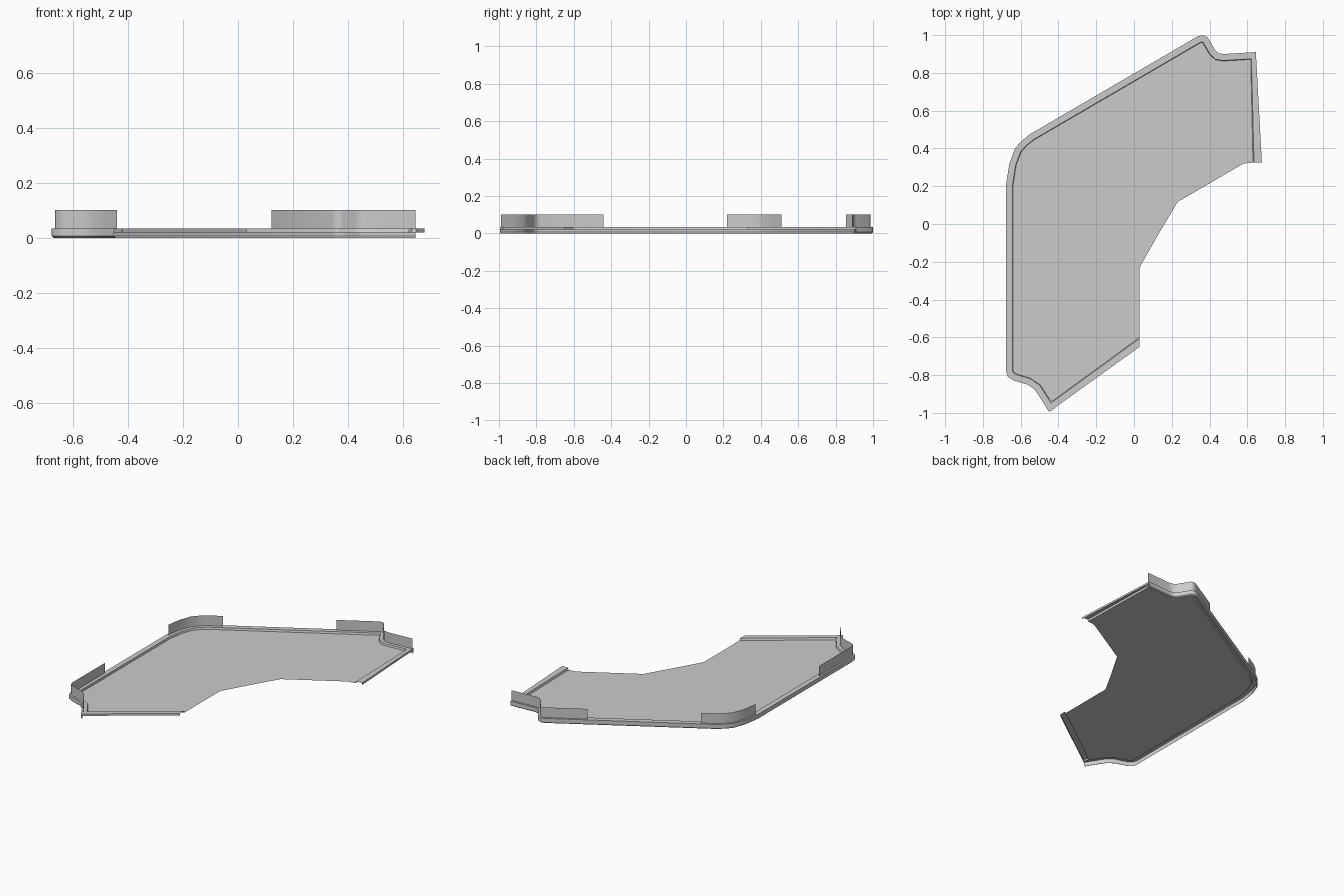
import bpy
from mathutils import Vector

if "Cube" in bpy.data.objects:
    bpy.data.objects.remove(bpy.data.objects["Cube"])

FLOOR, TOP, WALL = 0.02, 0.033, 0.10


def make(name, verts, faces):
    mesh = bpy.data.meshes.new(name)
    mesh.from_pydata(verts, [], faces)
    obj = bpy.data.objects.new(name, mesh)
    bpy.context.collection.objects.link(obj)
    bpy.ops.object.select_all(action='DESELECT')
    obj.select_set(True)
    bpy.context.view_layer.objects.active = obj
    bpy.ops.object.shade_smooth_by_angle(angle=0.7)
    return obj


def offset(path, d):
    """Mitred parallel copy of an open path, moved to its right."""
    dirs = [(b - a).normalized() for a, b in zip(path, path[1:])]
    norms = [Vector((v.y, -v.x)) for v in dirs]
    out = []
    for i, p in enumerate(path):
        a, b = norms[max(i - 1, 0)], norms[min(i, len(norms) - 1)]
        out.append(p + (a + b) * d / (1 + a.dot(b)))
    return out


def loft(name, rows):
    """Skin between rows of (path, height)."""
    n = len(rows[0][0])
    verts = [(p.x, p.y, z) for path, z in rows for p in path]
    faces = [(r * n + i, r * n + i + 1, (r + 1) * n + i + 1, (r + 1) * n + i)
             for r in range(len(rows) - 1) for i in range(n - 1)]
    return make(name, verts, faces)


def pts(*xy):
    return [Vector(p) for p in xy]


# Outer outline, from the front tip round to the back right corner
outline = pts((-0.45, -0.995), (-0.49, -0.93), (-0.525, -0.877), (-0.565, -0.85),
              (-0.64, -0.827), (-0.668, -0.808), (-0.677, -0.78), (-0.677, 0.21),
              (-0.66, 0.32), (-0.63, 0.40), (-0.595, 0.44), (-0.55, 0.476),
              (0.34, 0.995), (0.365, 1.0), (0.39, 0.988), (0.43, 0.92),
              (0.448, 0.904), (0.475, 0.90), (0.645, 0.91))

# Rim with a skirt hanging down to the ground
inner = offset(outline, 0.037)
loft("rim", [(inner, FLOOR), (offset(outline, 0.034), TOP), (outline, TOP),
             (outline, 0.006), (offset(outline, 0.007), 0)])

# Floor sheet
floor = inner[1:-1] + pts((0.618, 0.872), (0.63, 0.325), (0.58, 0.32), (0.23, 0.116),
                          (0.12, -0.07), (0.03, -0.23), (0.03, -0.60), (-0.436, -0.94))
make("floor", [(p.x, p.y, FLOOR) for p in floor], [tuple(reversed(range(len(floor))))])

# Raised joining flanges at the two ends
for name, a, b in (("right_flange", pts((0.618, 0.873), (0.63, 0.325)), pts((0.645, 0.91), (0.677, 0.325))),
                   ("front_flange", pts((0.03, -0.60), (-0.436, -0.94)), pts((0.03, -0.65), (-0.45, -0.995)))):
    step = [p.lerp(q, 0.12) for p, q in zip(a, b)]
    loft(name, [(a, FLOOR), (step, TOP), (b, TOP), (b, FLOOR)])

# Upright walls standing on the rim at the corners
line = offset(outline, 0.012)
walls = {
    "front_wall": line[:7] + [Vector((-0.665, -0.44))],
    "corner_wall": [line[7].lerp(line[8], 0.1)] + line[8:12] + [line[11].lerp(line[12], 0.085)],
    "back_wall": [line[11].lerp(line[12], 0.75)] + line[12:],
}
for name, path in walls.items():
    loft(name, [(path, TOP), (path, WALL)])
